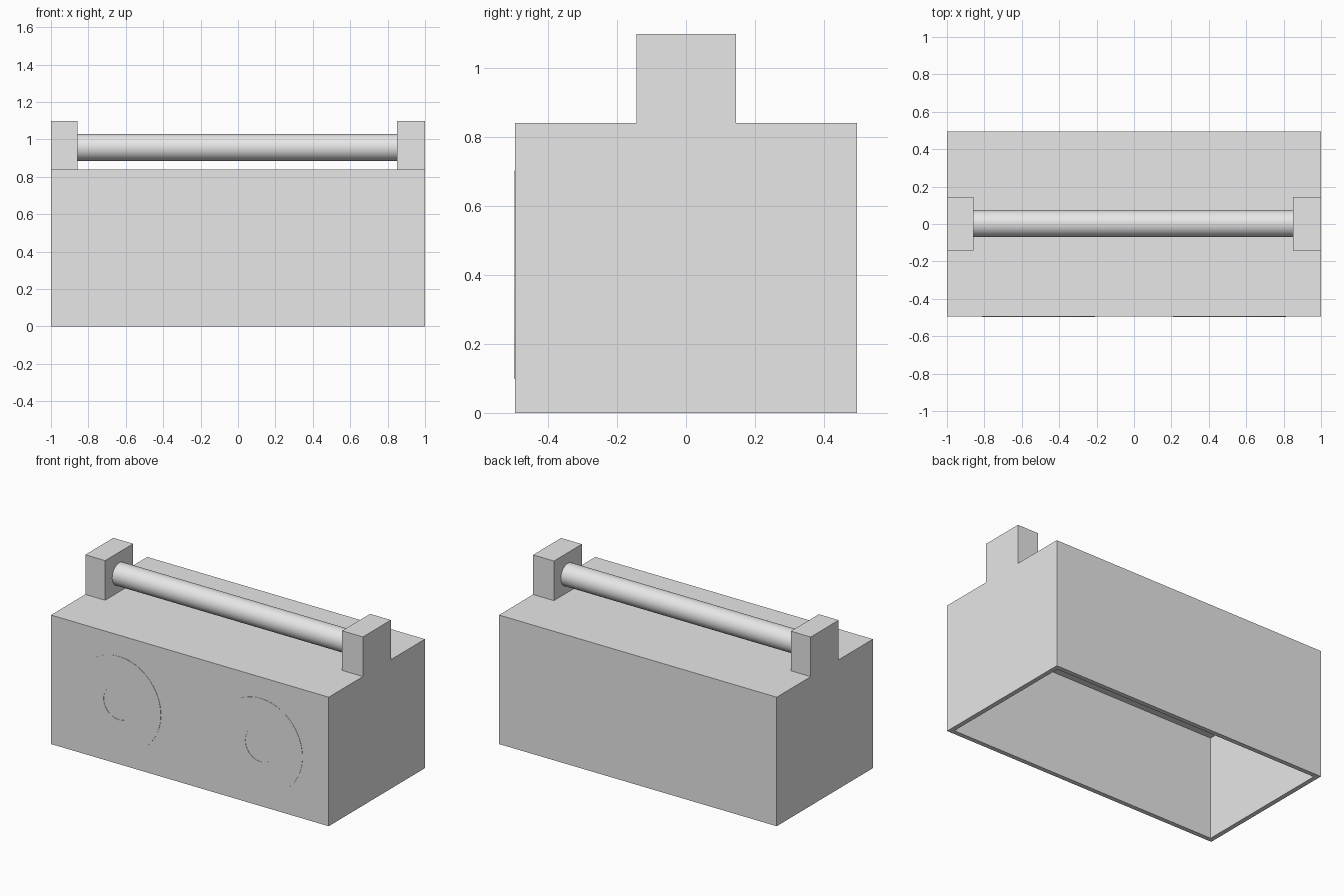
import bpy
import bmesh
import math
from mathutils import Matrix, Vector

if "Cube" in bpy.data.objects:
    bpy.data.objects.remove(bpy.data.objects["Cube"])

HALF_X, HALF_Y, HEIGHT = 1.0, 0.495, 0.84
WALL, ROOF_Z = 0.03, 0.67
TOP = 1.098

grey = bpy.data.materials.new("light_grey")
grey.use_nodes = True
grey.diffuse_color = (0.8, 0.8, 0.8, 1)
grey.node_tree.nodes["Principled BSDF"].inputs["Base Color"].default_value = (0.8, 0.8, 0.8, 1)


def finish(name, bm):
    bmesh.ops.recalc_face_normals(bm, faces=bm.faces)
    mesh = bpy.data.meshes.new(name)
    bm.to_mesh(mesh)
    bm.free()
    mesh.materials.append(grey)
    obj = bpy.data.objects.new(name, mesh)
    bpy.context.collection.objects.link(obj)
    return obj


def box(low, high):
    bm = bmesh.new()
    low, high = Vector(low), Vector(high)
    size = Matrix.Diagonal((*(high - low), 1))
    bmesh.ops.create_cube(bm, size=1, matrix=Matrix.Translation((low + high) / 2) @ size)
    return bm


# Case: a box hollowed from below
bm = box((-HALF_X, -HALF_Y, 0), (HALF_X, HALF_Y, HEIGHT))
floor = min(bm.faces, key=lambda f: f.calc_center_median().z)
bmesh.ops.inset_region(bm, faces=[floor], thickness=WALL, use_even_offset=True)
hollow = bmesh.ops.extrude_face_region(bm, geom=[floor])
verts = [v for v in hollow["geom"] if isinstance(v, bmesh.types.BMVert)]
bmesh.ops.translate(bm, verts=verts, vec=(0, 0, ROOF_Z))
if floor.is_valid:
    bmesh.ops.delete(bm, geom=[floor], context="FACES_ONLY")
finish("case", bm)

# Handle posts, flush with the case ends
for name, x0, x1 in (("right_handle_post", -HALF_X, -0.857), ("left_handle_post", 0.85, HALF_X)):
    finish(name, box((x0, -0.143, HEIGHT), (x1, 0.145, TOP)))

# Round handle bar between the posts
bm = bmesh.new()
turn = Matrix.Translation((0, 0.002, 0.957)) @ Matrix.Rotation(math.pi / 2, 4, "Y")
bmesh.ops.create_cone(bm, cap_ends=True, segments=64, radius1=0.072, radius2=0.072,
                      depth=1.72, matrix=turn)
bar = finish("handle_bar", bm)
bpy.context.view_layer.objects.active = bar
bar.select_set(True)
bpy.ops.object.shade_smooth_by_angle(angle=math.radians(30))
bar.select_set(False)


# Thin speaker rings raised from the front
def speaker_ring(name, x):
    bm = bmesh.new()
    loops = []
    for radius in (0.11, 0.302):
        loops += bmesh.ops.create_circle(bm, segments=64, radius=radius)["verts"]
    bmesh.ops.bridge_loops(bm, edges=bm.edges[:])
    ring = bmesh.ops.extrude_face_region(bm, geom=bm.faces[:])
    verts = [v for v in ring["geom"] if isinstance(v, bmesh.types.BMVert)]
    bmesh.ops.translate(bm, verts=verts, vec=(0, 0, 0.003))
    place = Matrix.Translation((x, -HALF_Y + 0.001, 0.4)) @ Matrix.Rotation(math.pi / 2, 4, "X")
    bmesh.ops.transform(bm, matrix=place, verts=bm.verts)
    finish(name, bm)


speaker_ring("right_speaker_ring", -0.51)
speaker_ring("left_speaker_ring", 0.51)
